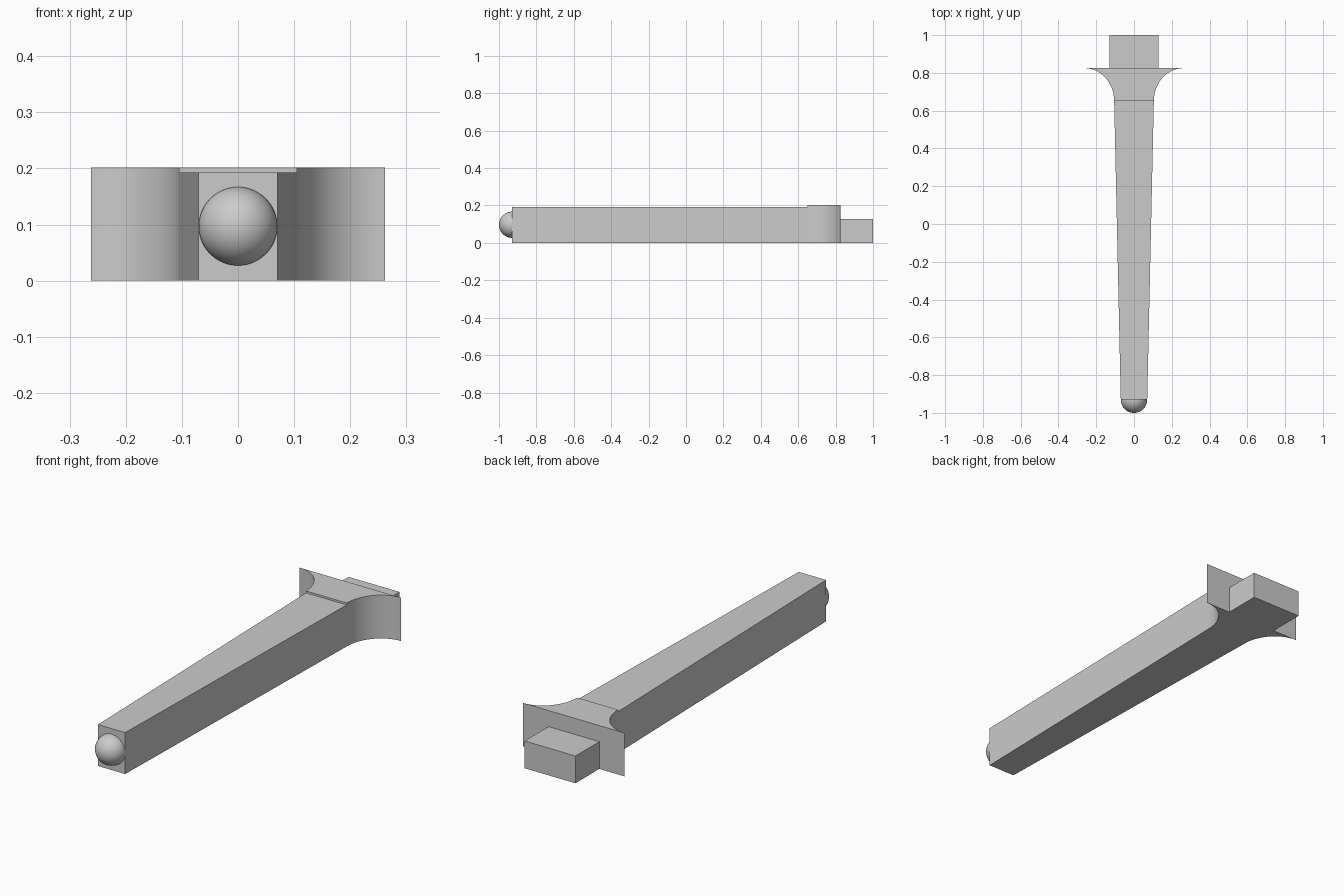
import bpy, bmesh, math

cube = bpy.data.objects.get("Cube")
if cube:
    bpy.data.objects.remove(cube, do_unlink=True)

grey = bpy.data.materials.new("plain_grey")
grey.use_nodes = True
colour = (0.6, 0.6, 0.6, 1)
grey.diffuse_color = colour
grey.node_tree.nodes["Principled BSDF"].inputs["Base Color"].default_value = colour


def finish(name, bm, smooth=None):
    """Turn a bmesh into a named grey object."""
    bmesh.ops.recalc_face_normals(bm, faces=bm.faces[:])
    mesh = bpy.data.meshes.new(name)
    bm.to_mesh(mesh)
    bm.free()
    mesh.materials.append(grey)
    obj = bpy.data.objects.new(name, mesh)
    bpy.context.collection.objects.link(obj)
    if smooth:
        bpy.ops.object.select_all(action="DESELECT")
        obj.select_set(True)
        bpy.context.view_layer.objects.active = obj
        bpy.ops.object.shade_smooth_by_angle(angle=math.radians(smooth))
    return obj


def slab(name, right_side, height, smooth=None):
    """Mirror a plan outline of (half width, y) points and extrude it up."""
    bm = bmesh.new()
    outline = right_side + [(-x, y) for x, y in reversed(right_side)]
    face = bm.faces.new([bm.verts.new((x, y, 0)) for x, y in outline])
    ext = bmesh.ops.extrude_face_region(bm, geom=[face])
    top = [v for v in ext["geom"] if isinstance(v, bmesh.types.BMVert)]
    bmesh.ops.translate(bm, vec=(0, 0, height), verts=top)
    return finish(name, bm, smooth)


NECK, BACK, TIP = 0.65, 0.825, -0.93
NECK_W, FLARE_W = 0.105, 0.262

# Tapered shaft
slab("shaft", [(0.07, TIP), (NECK_W, NECK)], 0.193)

# Flared collar with concave quarter-ellipse sides
steps = 20
angles = [math.pi / 2 * i / steps for i in range(steps + 1)]
curve = [(FLARE_W - (FLARE_W - NECK_W) * math.cos(a),
          NECK + (BACK - NECK) * math.sin(a)) for a in angles]
slab("flared_collar", curve, 0.202, smooth=30)

# Rear tenon block
slab("tenon", [(0.131, BACK), (0.131, 1.0)], 0.127)

# Ball set into the narrow end
bm = bmesh.new()
bmesh.ops.create_uvsphere(bm, u_segments=48, v_segments=24, radius=0.07)
bmesh.ops.translate(bm, vec=(0, TIP, 0.097), verts=bm.verts[:])
finish("end_ball", bm, smooth=40)
